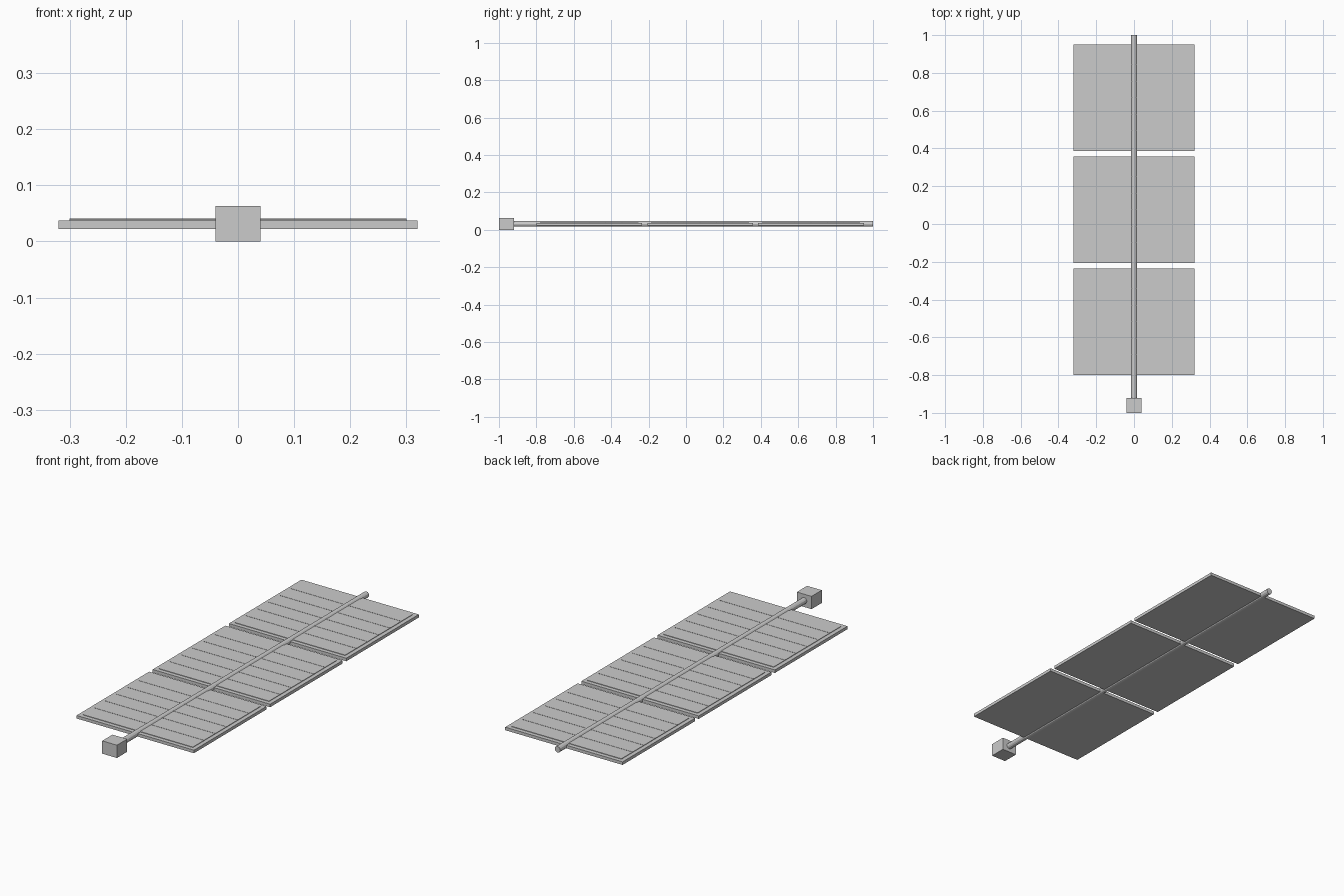
import bpy
import math

cube = bpy.data.objects.get("Cube")
if cube:
    bpy.data.objects.remove(cube, do_unlink=True)

grey = bpy.data.materials.new("light_grey")
grey.use_nodes = True
colour = (0.6, 0.6, 0.6, 1)
grey.diffuse_color = colour
grey.node_tree.nodes["Principled BSDF"].inputs["Base Color"].default_value = colour


def box(name, x, y, z):
    """Box from (min, max) ranges on each axis."""
    bpy.ops.mesh.primitive_cube_add(size=1, location=[sum(r) / 2 for r in (x, y, z)])
    ob = bpy.context.object
    ob.name = name
    ob.scale = [r[1] - r[0] for r in (x, y, z)]
    bpy.ops.object.transform_apply(location=False, rotation=False, scale=True)
    ob.data.materials.append(grey)
    return ob


# Mounting block at the root
box("mount_block", (-0.04, 0.04), (-1, -0.92), (0, 0.063))

# Central spar
bpy.ops.mesh.primitive_cylinder_add(vertices=12, radius=0.015, depth=1.93,
                                    location=(0, 0.035, 0.0315),
                                    rotation=(math.pi / 2, 0, 0))
spar = bpy.context.object
spar.name = "spar"
spar.data.materials.append(grey)

# Three panels, each with a raised cell sheet and thin cell dividers
LENGTH, PITCH, MARGIN, ROWS = 0.565, 0.593, 0.02, 6
for i in range(3):
    y0 = -0.80 + i * PITCH
    y1 = y0 + LENGTH
    box(f"panel_{i + 1}", (-0.32, 0.32), (y0, y1), (0.022, 0.037))
    box(f"cell_sheet_{i + 1}", (-0.30, 0.30), (y0 + MARGIN, y1 - MARGIN), (0.036, 0.0395))
    step = (LENGTH - 2 * MARGIN) / ROWS
    for j in range(1, ROWS):
        y = y0 + MARGIN + j * step
        box(f"cell_divider_{i + 1}_{j}", (-0.30, 0.30), (y - 0.002, y + 0.002), (0.039, 0.0405))
